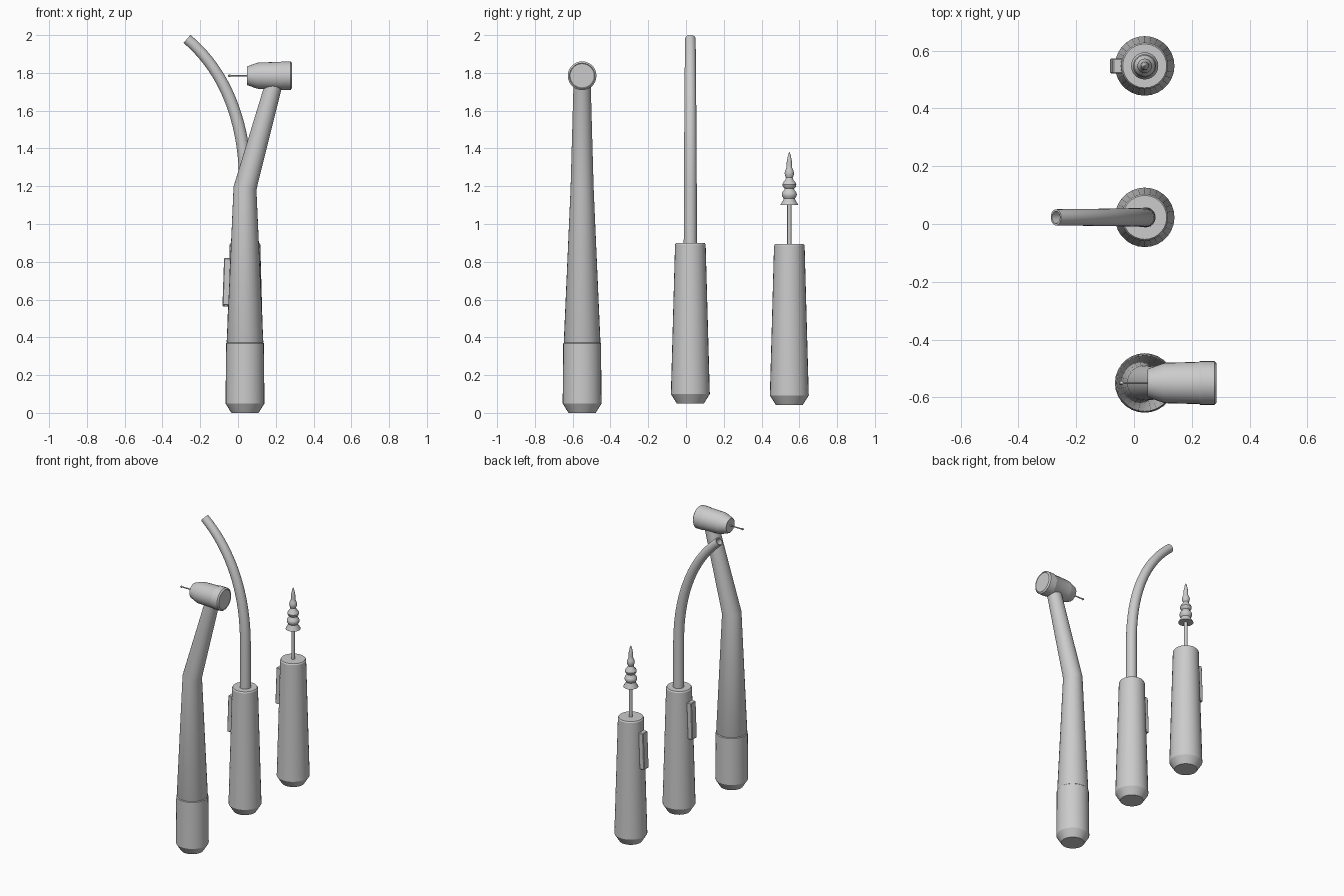
import bpy, bmesh, math
from mathutils import Vector

cube = bpy.data.objects.get("Cube")
if cube:
    bpy.data.objects.remove(cube, do_unlink=True)

grey = bpy.data.materials.new("satin_grey")
grey.use_nodes = True
COLOUR = (0.6, 0.6, 0.6, 1)
grey.diffuse_color = COLOUR
grey.node_tree.nodes["Principled BSDF"].inputs["Base Color"].default_value = COLOUR

AXIS_X = 0.037
SIDES = 28


def finish(name, bm, sharp=30):
    bmesh.ops.recalc_face_normals(bm, faces=bm.faces)
    mesh = bpy.data.meshes.new(name)
    bm.to_mesh(mesh)
    bm.free()
    mesh.materials.append(grey)
    obj = bpy.data.objects.new(name, mesh)
    bpy.context.collection.objects.link(obj)
    bpy.ops.object.select_all(action='DESELECT')
    obj.select_set(True)
    bpy.context.view_layer.objects.active = obj
    bpy.ops.object.shade_smooth_by_angle(angle=math.radians(sharp))
    return obj


def loft(name, y, rings, sides=SIDES):
    """Skin round rings (x, z, radius, tilt); tilt leans the axis towards +x."""
    bm = bmesh.new()
    loops = []
    for x, z, r, tilt in rings:
        u = Vector((math.cos(tilt), 0, -math.sin(tilt)))
        v = Vector((0, 1, 0))
        c = Vector((x, y, z))
        angles = [2 * math.pi * i / sides for i in range(sides)]
        loops.append([bm.verts.new(c + r * (math.cos(a) * u + math.sin(a) * v)) for a in angles])
    for a, b in zip(loops, loops[1:]):
        for i in range(sides):
            j = (i + 1) % sides
            bm.faces.new((a[i], a[j], b[j], b[i]))
    bm.faces.new(loops[0])
    bm.faces.new(loops[-1])
    return finish(name, bm)


def upright(name, y, profile, sides=SIDES):
    return loft(name, y, [(AXIS_X, z, r, 0) for r, z in profile], sides)


def handle(name, y, bottom):
    """Tapered grip with chamfered foot and a slide switch on its right side."""
    upright(name + "_handle", y, [(0.072, bottom), (0.1, bottom + 0.045), (0.103, bottom + 0.05),
                                  (0.081, bottom + 0.842), (0.076, bottom + 0.85)])
    bm = bmesh.new()
    bmesh.ops.create_cube(bm, size=1)
    bmesh.ops.scale(bm, vec=(0.036, 0.052, 0.25), verts=bm.verts)
    bmesh.ops.bevel(bm, geom=bm.edges[:], offset=0.004, segments=1, affect='EDGES')
    switch = finish(name + "_switch", bm)
    switch.location = (-0.06, y, bottom + 0.645)
    switch.rotation_euler.y = math.radians(2)


# Drill: base sleeve, bent neck, head and burr
DRILL_Y = -0.55
upright("drill_base", DRILL_Y, [(0.072, 0), (0.1, 0.045), (0.103, 0.05), (0.1, 0.368), (0.095, 0.373)])
bend = math.atan2(0.15, 0.56)
loft("drill_neck", DRILL_Y, [(AXIS_X, 0.365, 0.093, 0), (AXIS_X, 0.376, 0.097, 0),
                             (AXIS_X, 1.19, 0.061, bend / 2), (0.195, 1.76, 0.045, bend)])


def along_x(name, profile, sides=SIDES):
    return loft(name, DRILL_Y, [(x, 1.785, r, math.pi / 2) for x, r in profile], sides)


along_x("drill_head", [(0.047, 0.046), (0.05, 0.05), (0.1, 0.068), (0.11, 0.07), (0.225, 0.073),
                       (0.23, 0.076), (0.278, 0.076), (0.286, 0.067), (0.283, 0.064)])
along_x("drill_burr", [(-0.052, 0.004), (-0.048, 0.007), (-0.042, 0.007), (-0.037, 0.004), (0.06, 0.004)], 12)

# Suction wand: grip and hollow curved tube
WAND_Y = 0.023
handle("wand", WAND_Y, 0.05)
p = [Vector(q) for q in ((0.04, 1.2), (0.04, 1.56), (-0.08, 1.82), (-0.27, 1.98))]
rings = [(0.04, 0.89, 0.035, 0)]
STEPS = 18
for i in range(STEPS + 1):
    t = i / STEPS
    s = 1 - t
    c = s**3 * p[0] + 3 * s * s * t * p[1] + 3 * s * t * t * p[2] + t**3 * p[3]
    d = s * s * (p[1] - p[0]) + 2 * s * t * (p[2] - p[1]) + t * t * (p[3] - p[2])
    rings.append((c.x, c.y, 0.034 - 0.006 * t, math.atan2(d.x, d.y)))
x, z, r, tilt = rings[-1]
rings.append((x, z, 0.021, tilt))
rings.append((x - 0.06 * math.sin(tilt), z - 0.06 * math.cos(tilt), 0.02, tilt))
loft("wand_tube", WAND_Y, rings, 24)

# Polisher: grip, thin rod and beaded pointed tip
POLISHER_Y = 0.547
handle("polisher", POLISHER_Y, 0.043)
upright("polisher_rod", POLISHER_Y, [(0.011, 0.88), (0.011, 1.11)], 16)
upright("polisher_tip", POLISHER_Y, [
    (0.047, 1.1), (0.046, 1.104), (0.032, 1.127), (0.03, 1.135), (0.038, 1.147), (0.04, 1.158),
    (0.036, 1.17), (0.027, 1.18), (0.025, 1.188), (0.034, 1.197), (0.037, 1.208), (0.033, 1.22),
    (0.022, 1.232), (0.018, 1.245), (0.023, 1.258), (0.025, 1.27), (0.021, 1.285), (0.015, 1.298),
    (0.015, 1.31), (0.013, 1.335), (0.007, 1.365), (0.002, 1.38)], 24)
